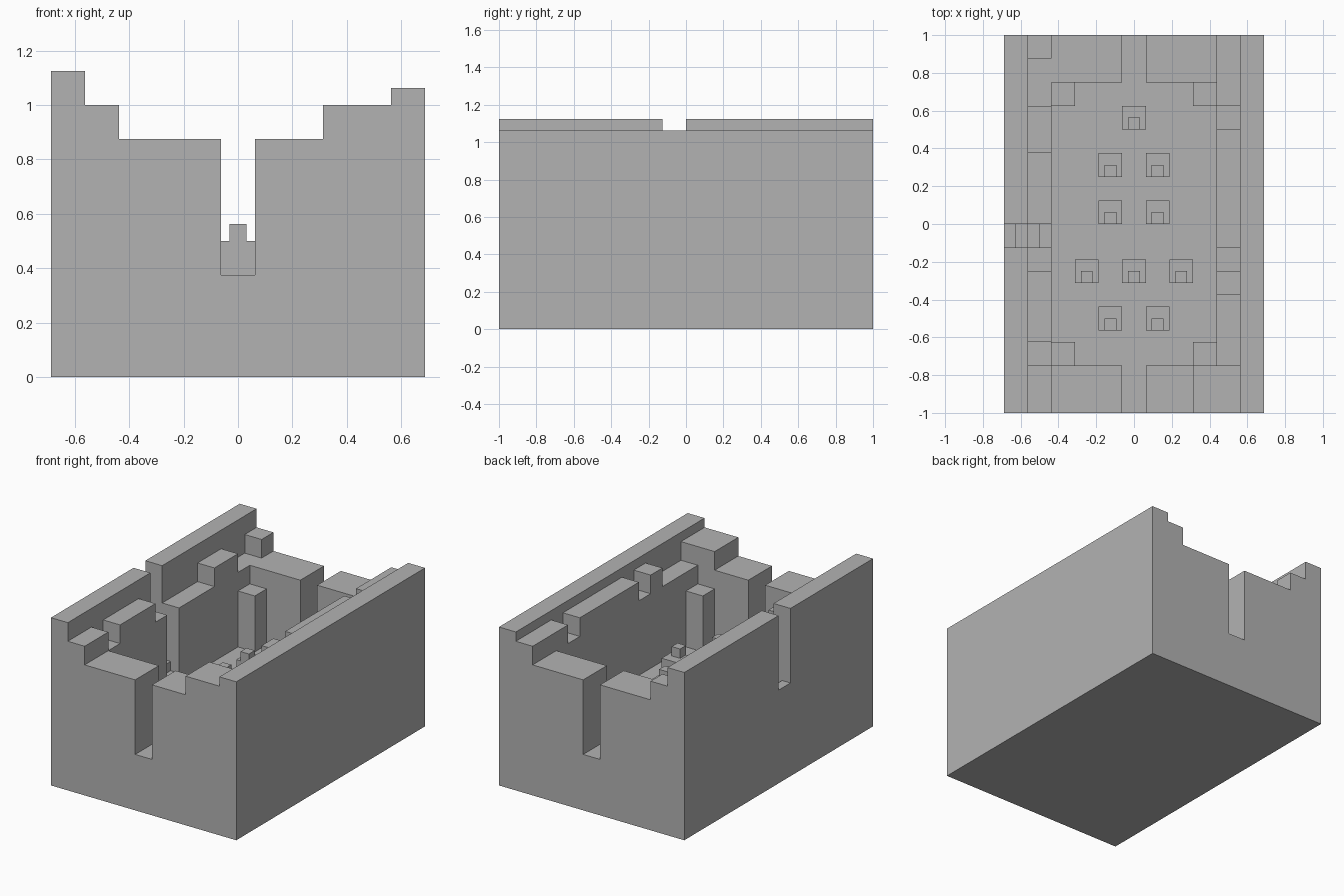
import bpy, bmesh, math
from mathutils import Vector

U = 1 / 16  # building module

if "Cube" in bpy.data.objects:
    bpy.data.objects.remove(bpy.data.objects["Cube"])

stone = bpy.data.materials.new("grey stone")
stone.use_nodes = True
GREY = (0.45, 0.45, 0.45, 1)
stone.diffuse_color = GREY
stone.node_tree.nodes["Principled BSDF"].inputs["Base Color"].default_value = GREY


def make_object(name, bm):
    bmesh.ops.recalc_face_normals(bm, faces=bm.faces)
    mesh = bpy.data.meshes.new(name)
    bm.to_mesh(mesh)
    bm.free()
    mesh.materials.append(stone)
    obj = bpy.data.objects.new(name, mesh)
    bpy.context.collection.objects.link(obj)
    return obj


def add_stepped_wall(bm, across, start, runs, along="y", foot=0):
    """Extrude a stepped outline; runs lists (end, height) along the wall."""
    outline, pos = [(start, foot)], start
    for end, height in runs:
        outline += [(pos, height), (end, height)]
        pos = end
    outline.append((pos, foot))

    def point(a, p, z):
        return Vector((a, p, z) if along == "y" else (p, a, z)) * U

    near = [bm.verts.new(point(across[0], p, z)) for p, z in outline]
    far = [bm.verts.new(point(across[1], p, z)) for p, z in outline]
    bm.faces.new(near)
    bm.faces.new(far[::-1])
    for i in range(len(near)):
        j = (i + 1) % len(near)
        bm.faces.new((near[j], near[i], far[i], far[j]))


def wall(name, across, start, runs, along="y"):
    bm = bmesh.new()
    add_stepped_wall(bm, across, start, runs, along)
    return make_object(name, bm)


def block(name, x, y, height):
    return wall(name, x, y[0], [(y[1], height)])


# Floor slab carrying everything
fortress = block("fortress", (-11, 11), (-16, 16), 6)

# Outer side walls; the one at -x has a side entrance
parts = [
    wall("outer_wall_right", (-11, -9), -16, [(-2, 18), (0, 6), (16, 18)]),
    block("outer_wall_left", (9, 11), (-16, 16), 17),
]

# Inner parapets with uneven battlements
parts += [
    wall("parapet_right", (-9, -7), -16,
         [(-12, 16), (-10, 14), (-4, 16), (-2, 14), (0, 6),
          (6, 14), (10, 16), (14, 14), (16, 16)]),
    wall("parapet_left", (7, 9), -16,
         [(-12, 16), (-6, 14), (-4, 16), (-2, 14), (8, 16), (10, 14), (16, 16)]),
]

# End walls, each with a tall gateway
parts += [
    wall("front_wall", (-16, -12), -7, [(-1, 14), (1, 6), (5, 14), (7, 16)], "x"),
    wall("back_wall", (12, 16), -7, [(-1, 14), (1, 6), (7, 14)], "x"),
]

# Corner pillars
for sx in (-1, 1):
    for sy in (-1, 1):
        parts.append(block("corner_pillar", sorted((5 * sx, 7 * sx)),
                           sorted((10 * sy, 12 * sy)), 12))

# Steps down through the side entrance
parts.append(wall("entrance_steps", (-2, 0), -11,
                  [(-10, 10), (-9, 9), (-8, 8), (-7, 7)], "x"))

# Weld the masonry into one solid
bpy.context.view_layer.objects.active = fortress
for part in parts:
    mod = fortress.modifiers.new("weld", "BOOLEAN")
    mod.operation = "UNION"
    mod.solver = "EXACT"
    mod.object = part
    bpy.ops.object.modifier_apply(modifier=mod.name)
    bpy.data.objects.remove(part)

# Clear leftover seams on flat faces
bm = bmesh.new()
bm.from_mesh(fortress.data)
bmesh.ops.remove_doubles(bm, verts=bm.verts, dist=0.001)
bmesh.ops.dissolve_limit(bm, angle_limit=math.radians(1),
                         verts=bm.verts, edges=bm.edges)
bm.to_mesh(fortress.data)
bm.free()

# Courtyard seats: a cube with a small block at its front edge
rows = {9: [0], 5: [-2, 2], 1: [-2, 2], -4: [-4, 0, 4], -8: [-2, 2]}
for y, columns in rows.items():
    for x in columns:
        bm = bmesh.new()
        add_stepped_wall(bm, (x - 1, x + 1), y - 1, [(y + 1, 8)], foot=6)
        add_stepped_wall(bm, (x - 0.5, x + 0.5), y - 1, [(y, 9)], foot=8)
        make_object("courtyard_seat", bm)
